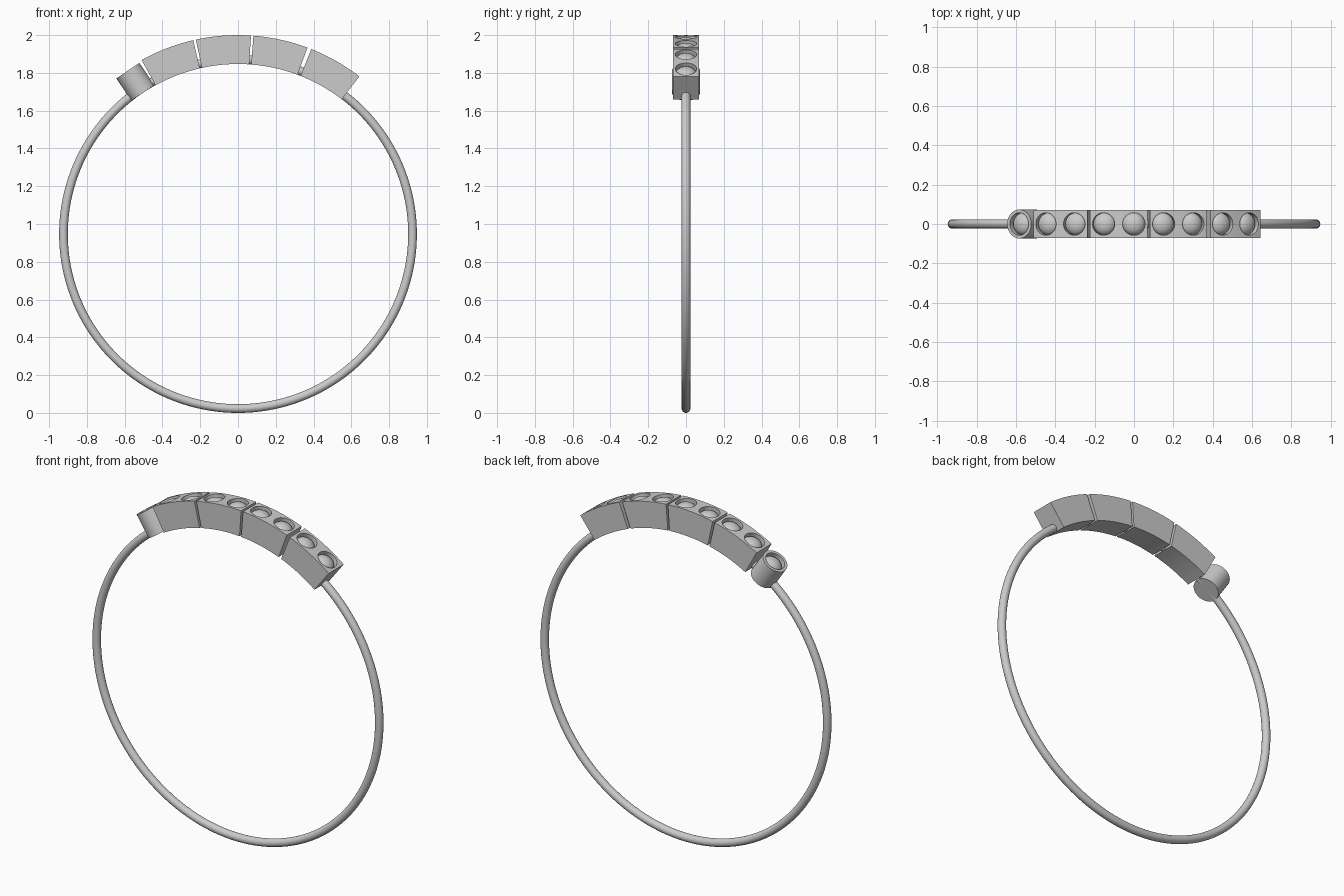
import bpy, bmesh, math
from mathutils import Matrix

if "Cube" in bpy.data.objects:
    bpy.data.objects.remove(bpy.data.objects["Cube"])

CZ = 0.947               # height of the band centre
R_IN, R_OUT = 0.90, 1.053
HALF_W = 0.07
GEM_R, DEPTH = 0.057, 0.04


def radial(angle, r):
    """Frame at a given angle from the top, local z pointing outward."""
    return (Matrix.Translation((0, 0, CZ)) @ Matrix.Rotation(math.radians(angle), 4, 'Y')
            @ Matrix.Translation((0, 0, r)))


def finish(bm, name, smooth=True):
    bmesh.ops.recalc_face_normals(bm, faces=bm.faces)
    mesh = bpy.data.meshes.new(name)
    bm.to_mesh(mesh)
    bm.free()
    obj = bpy.data.objects.new(name, mesh)
    bpy.context.collection.objects.link(obj)
    if smooth:
        bpy.ops.object.select_all(action='DESELECT')
        obj.select_set(True)
        bpy.context.view_layer.objects.active = obj
        bpy.ops.object.shade_smooth_by_angle(angle=math.radians(30))
    return obj


def carve_seats(obj, angles, top):
    """Cut round gem seats and fill each with a low dome."""
    bm = bmesh.new()
    for a in angles:
        bmesh.ops.create_cone(bm, cap_ends=True, segments=48, radius1=GEM_R, radius2=GEM_R,
                              depth=2 * DEPTH, matrix=radial(a, top))
    cutter = finish(bm, obj.name + "_seat_cutter", False)
    cutter.hide_render = True
    cutter.hide_set(True)
    mod = obj.modifiers.new("seats", 'BOOLEAN')
    mod.operation = 'DIFFERENCE'
    mod.solver = 'EXACT'
    mod.object = cutter
    for a in angles:
        bm = bmesh.new()
        bmesh.ops.create_uvsphere(bm, u_segments=48, v_segments=24, radius=1)
        bmesh.ops.bisect_plane(bm, geom=bm.verts[:] + bm.edges[:] + bm.faces[:],
                               plane_co=(0, 0, -0.05), plane_no=(0, 0, 1), clear_inner=True)
        bmesh.ops.transform(bm, verts=bm.verts, matrix=radial(a, top - DEPTH)
                            @ Matrix.Diagonal((GEM_R, GEM_R, DEPTH, 1)))
        finish(bm, "gem")


# thin round band
bpy.ops.mesh.primitive_torus_add(major_radius=0.924, minor_radius=0.023, major_segments=160,
                                 minor_segments=24, location=(0, 0, CZ),
                                 rotation=(math.pi / 2, 0, 0))
bpy.context.object.name = "band"
bpy.ops.object.shade_smooth_by_angle()

# four curved blocks, two gems each
for centre in (-21.0, -4.25, 12.45, 29.6):
    bm = bmesh.new()
    n, half = 12, 8.0
    rows = []
    for i in range(n + 1):
        a = math.radians(centre - half + 2 * half * i / n)
        rows.append([bm.verts.new((r * math.sin(a), y, CZ + r * math.cos(a)))
                     for r, y in ((R_IN, -HALF_W), (R_OUT, -HALF_W),
                                  (R_OUT, HALF_W), (R_IN, HALF_W))])
    for p, q in zip(rows, rows[1:]):
        for k in range(4):
            bm.faces.new((p[k], p[(k + 1) % 4], q[(k + 1) % 4], q[k]))
    bm.faces.new(rows[0])
    bm.faces.new(rows[-1])
    block = finish(bm, "setting_block")
    carve_seats(block, (centre - 4.2, centre + 4.2), R_OUT)

# round end setting with one gem
bm = bmesh.new()
bmesh.ops.create_cone(bm, cap_ends=True, segments=64, radius1=0.0735, radius2=0.0735,
                      depth=0.142, matrix=radial(-34, 0.972))
end = finish(bm, "round_setting")
carve_seats(end, (-34,), 1.043)
